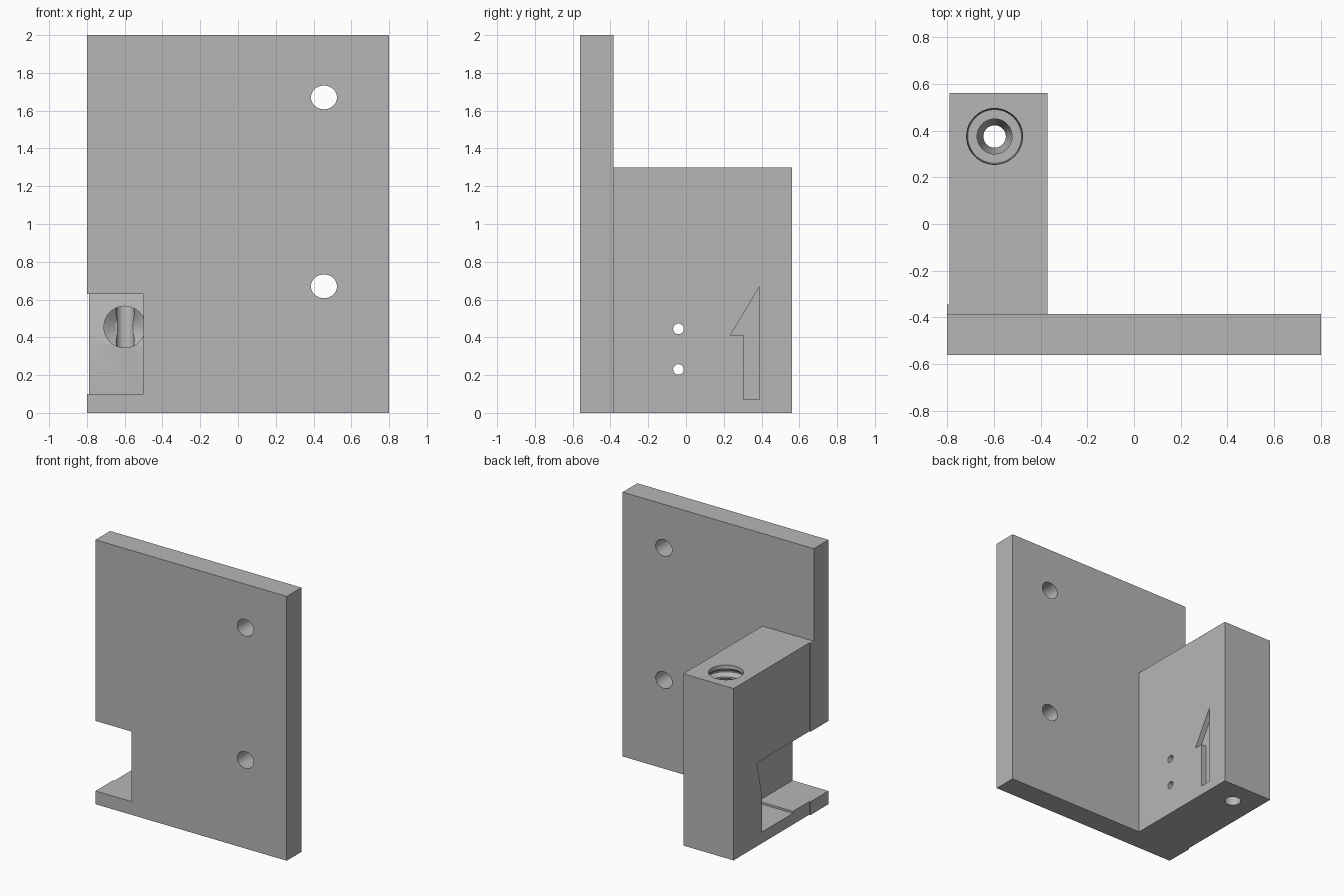
import bpy
import bmesh
import math
from mathutils import Matrix, Vector

cube = bpy.data.objects.get("Cube")
if cube:
    bpy.data.objects.remove(cube, do_unlink=True)

grey = bpy.data.materials.new("plain grey")
grey.use_nodes = True
COLOUR = (0.47, 0.47, 0.47, 1)
grey.diffuse_color = COLOUR
grey.node_tree.nodes["Principled BSDF"].inputs["Base Color"].default_value = COLOUR


def make(name, bm):
    bmesh.ops.recalc_face_normals(bm, faces=bm.faces)
    mesh = bpy.data.meshes.new(name)
    bm.to_mesh(mesh)
    bm.free()
    mesh.materials.append(grey)
    obj = bpy.data.objects.new(name, mesh)
    bpy.context.scene.collection.objects.link(obj)
    return obj


def box(name, lo, hi):
    bm = bmesh.new()
    bmesh.ops.create_cube(bm, size=1)
    lo, hi = Vector(lo), Vector(hi)
    for v in bm.verts:
        v.co = (lo + hi) / 2 + v.co * (hi - lo)
    return make(name, bm)


def side_prism(name, outline, x0, x1):
    """Extrude a (y, z) outline along x."""
    bm = bmesh.new()
    face = bm.faces.new([bm.verts.new((x0, y, z)) for y, z in outline])
    res = bmesh.ops.extrude_face_region(bm, geom=[face])
    verts = [g for g in res["geom"] if isinstance(g, bmesh.types.BMVert)]
    bmesh.ops.translate(bm, verts=verts, vec=(x1 - x0, 0, 0))
    return make(name, bm)


def lathe(name, profile, centre, axis="Z", segments=48, squash=1):
    """Revolve (radius, height) points into a closed solid."""
    bm = bmesh.new()
    rings = []
    for r, h in profile:
        angles = [math.tau * i / segments for i in range(segments)]
        rings.append([bm.verts.new((r * math.cos(a), squash * r * math.sin(a), h))
                      for a in angles])
    for a, b in zip(rings, rings[1:]):
        for i in range(segments):
            j = (i + 1) % segments
            bm.faces.new((a[i], a[j], b[j], b[i]))
    bm.faces.new(rings[0])
    bm.faces.new(rings[-1])
    turn = {"Z": Matrix.Identity(4),
            "X": Matrix.Rotation(math.pi / 2, 4, "Y"),
            "Y": Matrix.Rotation(-math.pi / 2, 4, "X")}[axis]
    bm.transform(Matrix.Translation(centre) @ turn)
    return make(name, bm)


def combine(target, tool, operation):
    mod = target.modifiers.new(operation.lower(), "BOOLEAN")
    mod.operation = operation
    mod.solver = "EXACT"
    mod.object = tool
    bpy.context.view_layer.update()
    graph = bpy.context.evaluated_depsgraph_get()
    mesh = bpy.data.meshes.new_from_object(target.evaluated_get(graph))
    target.modifiers.clear()
    target.data = mesh
    bpy.data.objects.remove(tool, do_unlink=True)


# Mounting plate with the upright block and its small corner lip
bracket = box("mounting_bracket", (-0.8, -0.56, 0), (0.8, -0.385, 2))
combine(bracket, box("upright_block", (-0.79, -0.45, 0), (-0.37, 0.56, 1.3)), "UNION")
combine(bracket, box("corner_lip", (-0.8, -0.45, 0), (-0.75, -0.345, 1.3)), "UNION")

# Side notch with a stepped floor and a sloping end wall
notch = [(-0.7, 0.1), (-0.15, 0.1), (-0.15, 0.085), (0.22, 0.085),
         (0.22, 0.36), (0.28, 0.63), (-0.7, 0.63)]
cutters = [side_prism("notch", notch, -0.95, -0.5)]

# Pocket leading from the notch to the vertical bore
cutters.append(lathe("pocket", [(0.11, 0.1), (0.11, 0.36), (0.05, 0.4)],
                     (-0.6, 0, 0.455), "Y"))

# Vertical bore: ringed thread at the top, narrow channel below
bore = [(0.058, -0.1), (0.058, 0.08), (0.048, 0.1), (0.048, 0.76),
        (0.075, 0.84), (0.075, 0.9), (0.115, 0.9)]
for i in range(5):
    z = 0.92 + i * 0.073
    bore += [(0.118, z), (0.145, z + 0.025), (0.145, z + 0.035), (0.118, z + 0.06)]
bore += [(0.12, 1.29), (0.12, 1.4)]
cutters.append(lathe("bore", bore, (-0.597, 0.375, 0)))

# Plate screw holes
for z in (0.67, 1.67):
    cutters.append(lathe("screw_hole", [(0.069, -0.7), (0.069, -0.2)],
                         (0.455, 0, z), "Y", squash=0.91))

# Pin holes through to the notch
for z in (0.23, 0.445):
    cutters.append(lathe("pin_hole", [(0.028, -0.6), (0.028, -0.2)],
                         (0, -0.04, z), "X", 24))

# Recessed half arrow
arrow = [(0.39, 0.07), (0.39, 0.67), (0.235, 0.41), (0.305, 0.41), (0.305, 0.07)]
cutters.append(side_prism("arrow_recess", arrow, -0.41, -0.3))

for cutter in cutters:
    combine(bracket, cutter, "DIFFERENCE")

# Smooth the round walls, keep the edges crisp
bpy.ops.object.select_all(action="DESELECT")
bracket.select_set(True)
bpy.context.view_layer.objects.active = bracket
bpy.ops.object.shade_smooth_by_angle(angle=math.radians(25))
